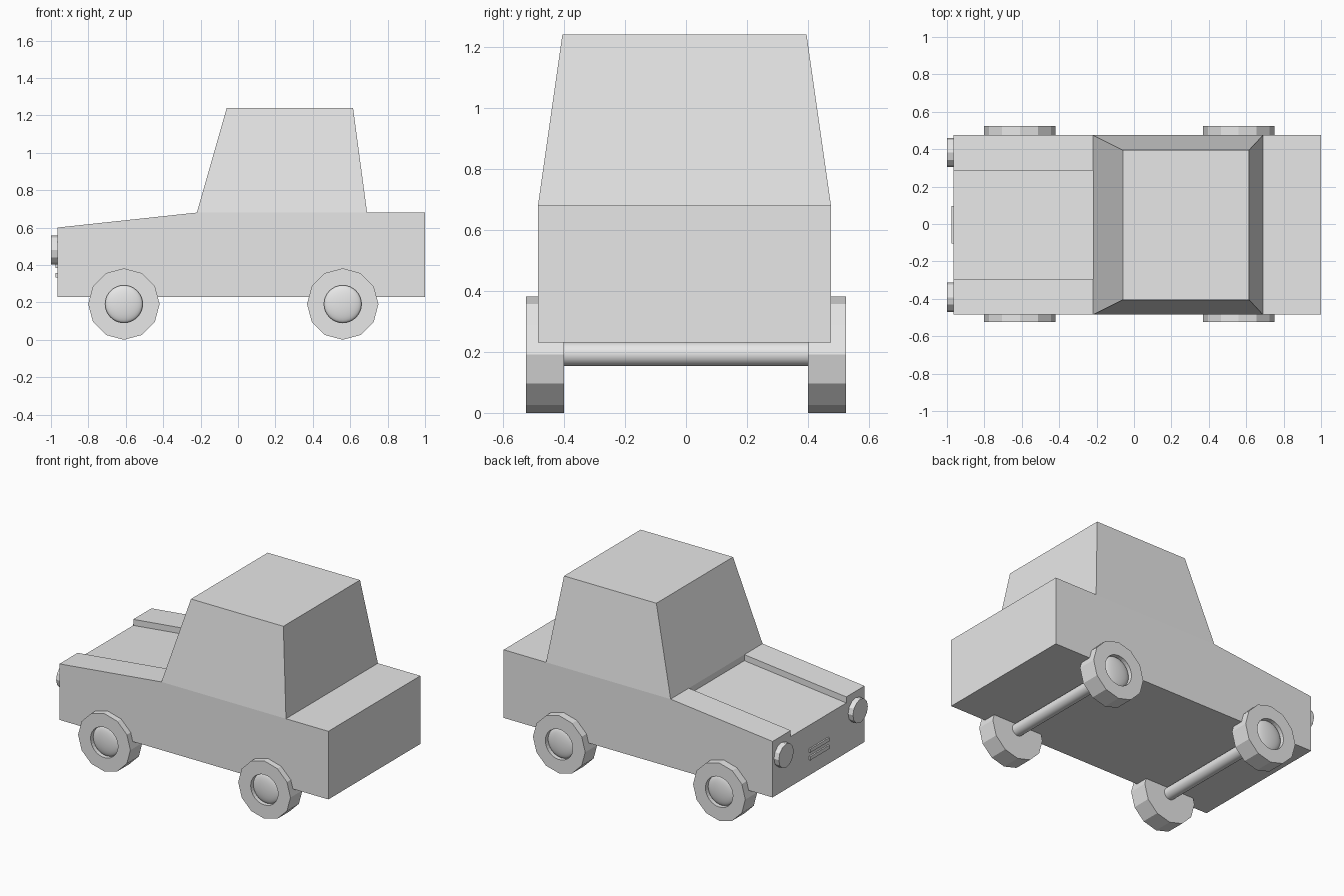
import bpy, bmesh
from math import pi
from mathutils import Matrix, Vector

old = bpy.data.objects.get("Cube")
if old:
    bpy.data.objects.remove(old, do_unlink=True)

grey = bpy.data.materials.new("plain grey")
grey.use_nodes = True
GREY = (0.8, 0.8, 0.8, 1)
grey.diffuse_color = GREY
grey.node_tree.nodes["Principled BSDF"].inputs["Base Color"].default_value = GREY

MID = -0.005          # centre line of the bodywork
SIDE = 0.48           # half width of the bodywork


def finish(name, bm):
    bmesh.ops.recalc_face_normals(bm, faces=bm.faces)
    mesh = bpy.data.meshes.new(name)
    bm.to_mesh(mesh)
    bm.free()
    mesh.materials.append(grey)
    obj = bpy.data.objects.new(name, mesh)
    bpy.context.collection.objects.link(obj)
    return obj


def prism(name, profile, y0, y1):
    """Side profile (x, z) extruded across the car."""
    bm = bmesh.new()
    face = bm.faces.new([bm.verts.new((x, y0, z)) for x, z in profile])
    new = bmesh.ops.extrude_face_region(bm, geom=[face])["geom"]
    verts = [v for v in new if isinstance(v, bmesh.types.BMVert)]
    bmesh.ops.translate(bm, verts=verts, vec=(0, y1 - y0, 0))
    return finish(name, bm)


def cylinder(name, centre, radius, length, sides, axis):
    bm = bmesh.new()
    turn = Matrix.Rotation(pi / 2, 4, "X" if axis == "y" else "Y")
    bmesh.ops.create_cone(bm, cap_ends=True, segments=sides, radius1=radius,
                          radius2=radius, depth=length,
                          matrix=Matrix.Translation(centre) @ turn)
    return finish(name, bm)


def smooth(obj):
    bpy.ops.object.select_all(action="DESELECT")
    obj.select_set(True)
    bpy.context.view_layer.objects.active = obj
    bpy.ops.object.shade_smooth_by_angle()


def cut(obj, cutter):
    cutter.hide_render = True
    mod = obj.modifiers.new("cut", "BOOLEAN")
    mod.operation = "DIFFERENCE"
    mod.solver = "EXACT"
    mod.object = cutter
    bpy.context.view_layer.objects.active = obj
    bpy.ops.object.modifier_apply(modifier=mod.name)
    bpy.data.objects.remove(cutter, do_unlink=True)


# Body with a sloping bonnet and a sunken centre panel
body = prism("body", [(-0.965, 0.23), (1, 0.23), (1, 0.68), (-0.22, 0.68), (-0.965, 0.6)],
             MID - SIDE, MID + SIDE)
cut(body, prism("bonnet_cutter", [(-1.04, 0.552), (-0.22, 0.64), (-0.22, 0.8), (-1.04, 0.8)],
                MID - 0.29, MID + 0.29))

# Tapered cabin with recessed windows on all four sides
bm = bmesh.new()
bottom, top = [
    [bm.verts.new((x, MID + y, z)) for x, y in ((x0, -w), (x1, -w), (x1, w), (x0, w))]
    for x0, x1, w, z in ((-0.22, 0.69, SIDE, 0.68), (-0.06, 0.615, 0.4, 1.24))]
bm.faces.new(top)
sides = [bm.faces.new((bottom[i], bottom[(i + 1) % 4], top[(i + 1) % 4], top[i]))
         for i in range(4)]
bmesh.ops.inset_individual(bm, faces=sides, thickness=0.015, depth=-0.015)
finish("cabin", bm)

# Axles, wheels and domed hubs
for end, x in (("front", -0.61), ("rear", 0.56)):
    smooth(cylinder(end + "_axle", (x, 0, 0.193), 0.04, 0.82, 24, "y"))
    for side, s in (("left", 1), ("right", -1)):
        label = f"{end}_{side}"
        wheel = cylinder(label + "_wheel", (x, s * 0.4625, 0.191), 0.191, 0.125, 12, "y")
        cut(wheel, cylinder("hub_cutter", (x, s * 0.525, 0.191), 0.1, 0.06, 32, "y"))
        bm = bmesh.new()
        bmesh.ops.create_uvsphere(
            bm, u_segments=32, v_segments=16, radius=0.1,
            matrix=Matrix.Translation((x, s * 0.495, 0.191))
            @ Matrix.Diagonal((1, 0.25, 1, 1)) @ Matrix.Rotation(pi / 2, 4, "X"))
        smooth(finish(label + "_hub", bm))

# Headlights
for side, s in (("left", 1), ("right", -1)):
    cylinder(side + "_headlight", (-0.975, MID + s * 0.387, 0.48), 0.078, 0.05, 12, "x")

# Grille bars
for name, z in (("upper_grille_bar", 0.395), ("lower_grille_bar", 0.345)):
    prism(name, [(-0.975, z - 0.012), (-0.95, z - 0.012), (-0.95, z + 0.012), (-0.975, z + 0.012)],
          MID - 0.1, MID + 0.1)
